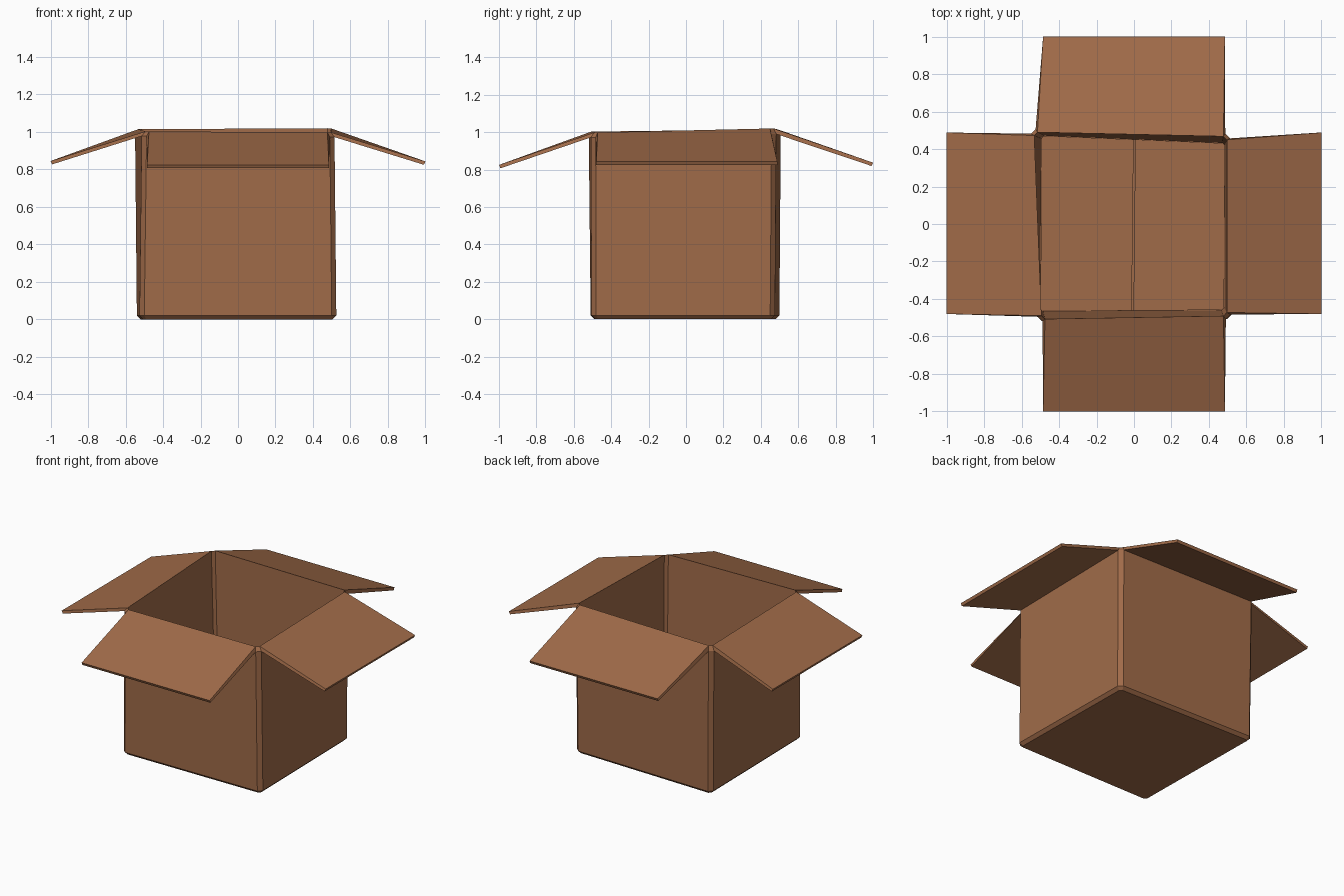
import bpy, bmesh
from mathutils import Vector

if "Cube" in bpy.data.objects:
    bpy.data.objects.remove(bpy.data.objects["Cube"])

card = bpy.data.materials.new("brown cardboard")
card.diffuse_color = (0.352, 0.147, 0.066, 1)
card.use_nodes = True
card.node_tree.nodes["Principled BSDF"].inputs["Base Color"].default_value = card.diffuse_color


def finish(bm, name):
    bmesh.ops.recalc_face_normals(bm, faces=bm.faces[:])
    me = bpy.data.meshes.new(name)
    bm.to_mesh(me)
    bm.free()
    me.materials.append(card)
    ob = bpy.data.objects.new(name, me)
    bpy.context.collection.objects.link(ob)
    return ob


def ring(bm, corners, chamfer):
    """Loop of 8 vertices: each corner is cut off by the chamfer length."""
    verts = []
    pts = [Vector(c) for c in corners]
    for i, p in enumerate(pts):
        for q in (pts[i - 1], pts[(i + 1) % 4]):
            verts.append(bm.verts.new(p + (q - p).normalized() * chamfer))
    return verts


def bridge(bm, a, b, skip=()):
    for i in range(8):
        if i not in skip:
            j = (i + 1) % 8
            bm.faces.new((a[i], a[j], b[j], b[i]))


# Carton body: slightly crooked rings, corners front-left, front-right, back-right, back-left
bm = bmesh.new()
base = ring(bm, [(-.505, -.49, 0), (.505, -.485, 0), (.49, .455, 0), (-.52, .48, 0)], .015)
low = ring(bm, [(-.525, -.51, .02), (.525, -.505, .02), (.51, .475, .02), (-.54, .50, .02)], .025)
rim_out = ring(bm, [(-.513, -.52, .978), (.515, -.508, .972), (.512, .482, .99), (-.55, .507, .985)], .025)
rim_in = ring(bm, [(-.493, -.507, 1.003), (.495, -.49, .998), (.495, .467, 1.02), (-.533, .49, 1.015)], .018)
floor = ring(bm, [(-.50, -.465, .02), (.482, -.46, .02), (.485, .432, .02), (-.495, .472, .02)], .015)
bridge(bm, base, low)
bridge(bm, low, rim_out)
bridge(bm, rim_out, rim_in, skip=(1, 3, 5, 7))
bridge(bm, rim_in, floor)
bm.faces.new(base)
bm.faces.new(floor)

# Four folded-out flaps: tip ends given as (x, y) along the side, with top height
tips = [((-.485, -1), (.485, -1), .825), ((1, -.48), (1, .488), .843),
        ((.485, 1), (-.485, 1), .837), ((-1, .488), (-1, -.48), .845)]
for i, (p, q, z) in enumerate(tips):
    a, b = 2 * i + 1, (2 * i + 2) % 8
    out = Vector(((0, -1, 0), (1, 0, 0), (0, 1, 0), (-1, 0, 0))[i])
    t1, t2 = Vector((*p, z)), Vector((*q, z))
    drop = -out * .008 + Vector((0, 0, -.018))
    t1, t2, u1, u2 = [bm.verts.new(v) for v in (t1, t2, t1 + drop, t2 + drop)]
    o1, o2, n1, n2 = rim_out[a], rim_out[b], rim_in[a], rim_in[b]
    for f in ((o1, o2, u2, u1), (n1, n2, t2, t1), (u1, u2, t2, t1),
              (o1, u1, t1, n1), (o2, u2, t2, n2)):
        bm.faces.new(f)
finish(bm, "carton_body_and_flaps")

# Two floor panels meeting at a narrow central seam
panels = {"floor_panel_left": [(-.499, -.464), (-.012, -.462), (-.002, .451), (-.494, .471)],
          "floor_panel_right": [(-.003, -.462), (.481, -.459), (.484, .431), (.007, .451)]}
for name, pts in panels.items():
    bm = bmesh.new()
    f = bm.faces.new([bm.verts.new((x, y, .015)) for x, y in pts])
    ext = bmesh.ops.extrude_face_region(bm, geom=[f], use_keep_orig=True)
    for v in ext["geom"]:
        if isinstance(v, bmesh.types.BMVert):
            v.co.z = .03
    finish(bm, name)
